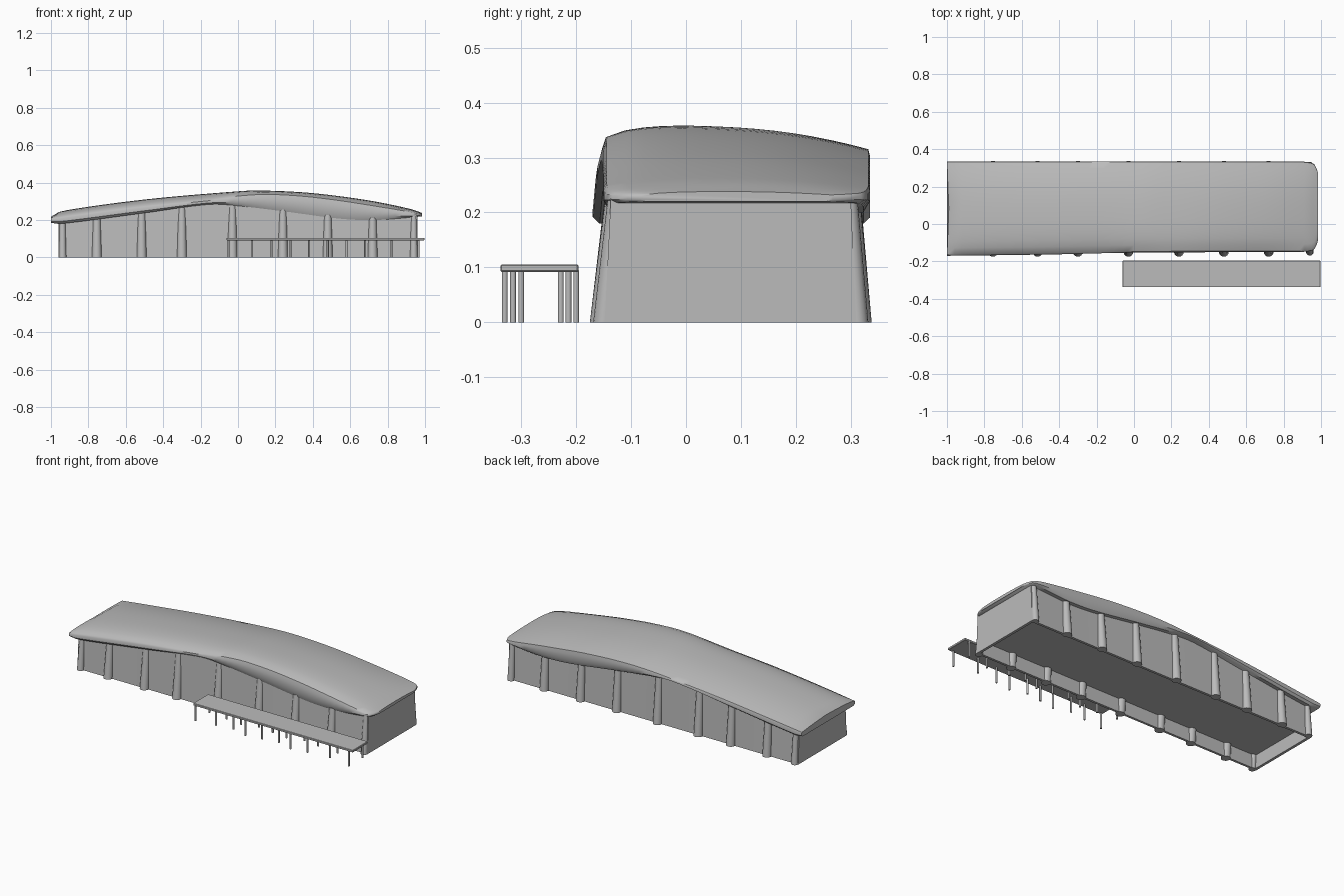
import bpy, bmesh, math
from mathutils import Vector

old = bpy.data.objects.get("Cube")
if old:
    bpy.data.objects.remove(old, do_unlink=True)

# One plain material
GREY = (0.5, 0.5, 0.5, 1)
mat = bpy.data.materials.new("plain grey")
mat.use_nodes = True
mat.diffuse_color = GREY
mat.node_tree.nodes["Principled BSDF"].inputs["Base Color"].default_value = GREY


def finish(name, bm, smooth=True):
    bmesh.ops.recalc_face_normals(bm, faces=bm.faces)
    me = bpy.data.meshes.new(name)
    bm.to_mesh(me)
    bm.free()
    me.materials.append(mat)
    ob = bpy.data.objects.new(name, me)
    bpy.context.collection.objects.link(ob)
    if smooth:
        bpy.ops.object.select_all(action='DESELECT')
        ob.select_set(True)
        bpy.context.view_layer.objects.active = ob
        bpy.ops.object.shade_smooth_by_angle(angle=math.radians(40))
    return ob


def loft(name, rings, smooth=True):
    """Skin closed rings of equal length and cap both ends."""
    bm = bmesh.new()
    rows = [[bm.verts.new(p) for p in r] for r in rings]
    for a, b in zip(rows, rows[1:]):
        for i in range(len(a)):
            j = (i + 1) % len(a)
            bm.faces.new((a[i], a[j], b[j], b[i]))
    for end in (rows[0], rows[-1]):
        bm.faces.new(end)
    return finish(name, bm, smooth)


def curve(pts, x):
    """Smooth cubic through (x, z) points."""
    n = len(pts)
    x = min(max(x, pts[0][0]), pts[-1][0])
    i = next(k for k in range(n - 1) if x <= pts[k + 1][0])

    def slope(k):
        a, b = pts[max(k - 1, 0)], pts[min(k + 1, n - 1)]
        return (b[1] - a[1]) / (b[0] - a[0])
    (x0, z0), (x1, z1) = pts[i], pts[i + 1]
    h = x1 - x0
    t = (x - x0) / h
    return ((2*t**3 - 3*t**2 + 1) * z0 + (t**3 - 2*t**2 + t) * h * slope(i)
            + (3*t**2 - 2*t**3) * z1 + (t**3 - t**2) * h * slope(i + 1))


# Roof guide lines along x
CROWN = [(-1, .222), (-.95, .247), (-.5, .31), (0, .354), (.12, .358),
         (.4, .344), (.7, .305), (.92, .26), (.985, .238)]
FRONT = [(-1, .212), (-.8, .24), (-.5, .277), (-.2, .306), (.1, .336),
         (.3, .331), (.5, .31), (.7, .28), (.9, .247), (.985, .232)]
BACK = [(-1, .212), (-.8, .236), (-.5, .27), (-.2, .297), (.1, .315),
        (.4, .304), (.7, .272), (.9, .245), (.985, .232)]
EAVES = [(-1, .185), (-.95, .18), (-.5, .238), (-.15, .284), (0, .276),
         (.25, .246), (.55, .207), (.72, .2), (.9, .212), (.985, .22)]
EDGE_Y = [(-1, -.17), (-.4, -.162), (0, -.153), (.985, -.15)]
WIDTH = [(.88, 1), (.94, .975), (.97, .91), (.985, .72)]


def roof_ring(x):
    w = curve(WIDTH, x)
    mid = .092
    yf = mid + (curve(EDGE_Y, x) - mid) * w
    yb = mid + (.335 - mid) * w
    low, front, back, top = (curve(c, x) for c in (EAVES, FRONT, BACK, CROWN))
    ring = [(x, yf + .012, low), (x, yf, low + (front - low) * .3),
            (x, yf, low + (front - low) * .75)]
    # Domed top between the front and back rims
    steps = 14
    for k in range(steps + 1):
        t = k / steps
        base = front + (back - front) * t
        crest = max(top - (front * .65 + back * .35), 0)
        s = (1 - abs(2 * t ** .8 - 1) ** 2.4)
        dip = .01 * (1 - abs(2 * t - 1)) * max(0, (-x - .9) * 10)
        ring.append((x + dip, yf + .006 + (yb - yf - .009) * t, base + crest * s))
    ring += [(x, yb, low + (back - low) * .75), (x, yb, low + (back - low) * .3),
             (x, yb - .012, low)]
    return ring


stations = [-1 + .04 * i for i in range(48)] + [.91, .93, .95, .965, .978, .985]
loft("roof", [roof_ring(x) for x in stations])


# Long walls with a raised floor, open underneath
def wall_ring(x, hollow):
    top = curve(EAVES, x) + .008
    ring = [(x, -.148, 0), (x, -.137, top), (x, .3, top), (x, .31, 0)]
    if hollow:
        ring += [(x, .295, 0), (x, .295, .08), (x, -.134, .08), (x, -.134, 0)]
    return ring


loft("walls", [wall_ring(-.945 + 1.89 * i / 40, True) for i in range(41)], False)
for name, x in (("right_end_wall", -.952), ("left_end_wall", .952)):
    loft(name, [wall_ring(x - .008, False), wall_ring(x + .008, False)], False)


def rod(name, foot, head, r0, r1, sides):
    rings = []
    for p, r in ((foot, r0), (head, r1)):
        rings.append([Vector(p) + Vector((r * math.cos(a), r * math.sin(a), 0))
                      for a in (2 * math.pi * k / sides for k in range(sides))])
    return loft(name, rings)


# Tapered columns leaning in toward the eaves
for x in (-.938, -.755, -.515, -.3, -.03, .24, .48, .72, .94):
    top = curve(EAVES, x) + .012
    r = .02 if abs(x) > .9 else .026
    lean = top * .1
    rod("front_column", (x, -.149, 0), (x, -.149 + lean, top), r, r * .8, 16)
    rod("back_column", (x, .312, 0), (x, .312 - lean * .7, top), r, r * .8, 16)

# Low deck beside the building
bm = bmesh.new()
bmesh.ops.create_cube(bm, size=1)
for v in bm.verts:
    v.co = (.468 + v.co.x * 1.058, -.267 + v.co.y * .142, .0985 + v.co.z * .013)
bmesh.ops.bevel(bm, geom=bm.edges[:], offset=.002, segments=1, affect='EDGES')
finish("deck", bm, False)

# Deck legs in two slightly staggered rows
xs = (-.05, .075, .18, .28, .38, .48, .58, .68, .82, .965)
for i, x in enumerate(xs):
    for name, y in (("deck_front_leg", -.33 + .015 * (i % 3)),
                    ("deck_back_leg", -.2 - .014 * (i % 3))):
        rod(name, (x, y, 0), (x, y, .094), .0055, .0055, 10)
